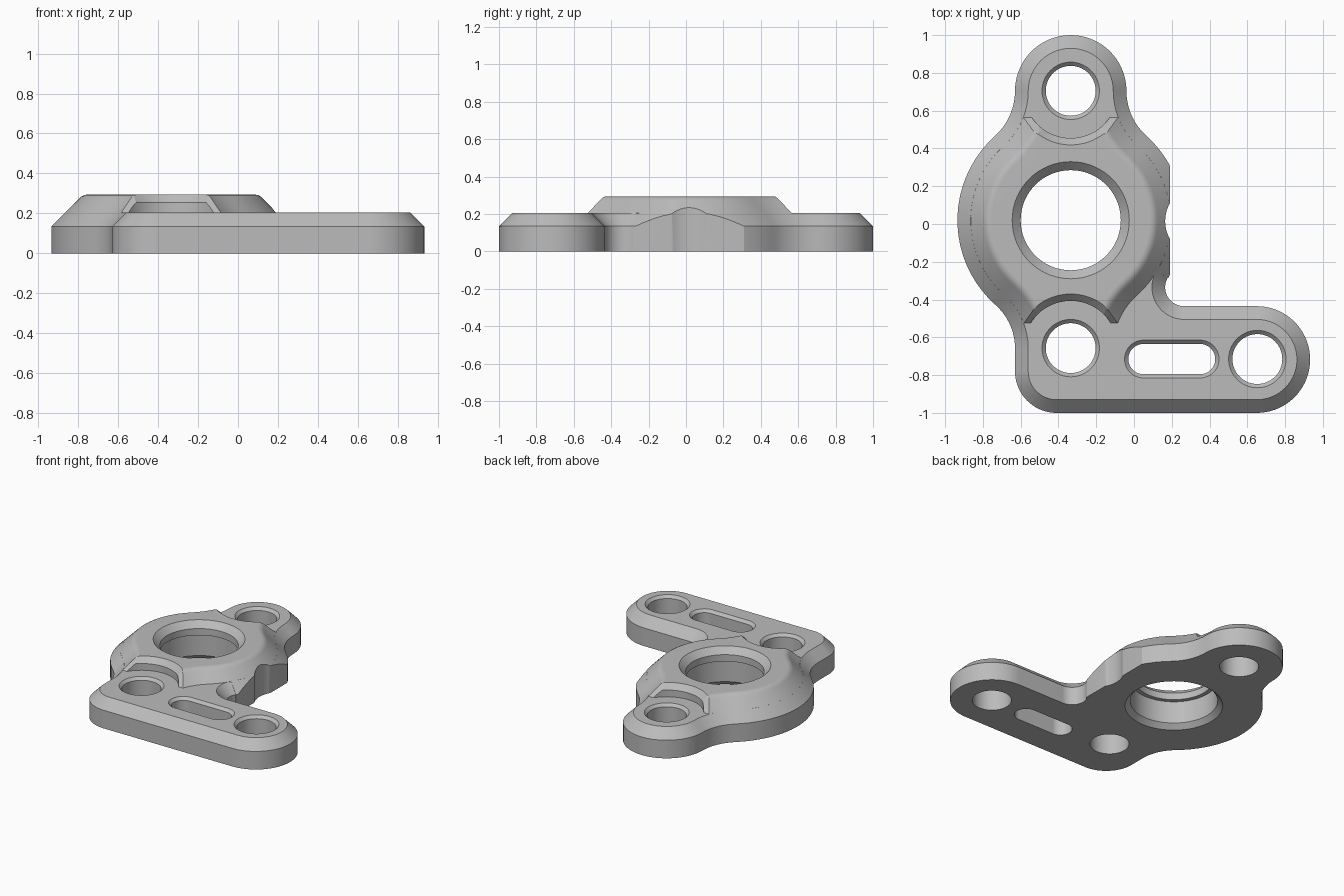
import bpy, bmesh, math
from math import cos, sin, radians, degrees, atan2

cube = bpy.data.objects.get("Cube")
if cube:
    bpy.data.objects.remove(cube, do_unlink=True)

grey = bpy.data.materials.new("machined grey")
grey.use_nodes = True
grey.diffuse_color = (0.5, 0.5, 0.5, 1)
grey.node_tree.nodes["Principled BSDF"].inputs["Base Color"].default_value = (0.5, 0.5, 0.5, 1)

CX, CY, DISC_R = -0.335, 0.02, 0.6      # main disc
EAR_R = 0.295
TOP_Y, LOW_Y = 0.705, -0.657            # mounting ears
FLAT, TOP = 0.205, 0.295                # arm height, boss height


def arc(cx, cy, r, a0, a1, concave=False):
    """Points with outward normals along an arc."""
    n = max(6, int(abs(a1 - a0) / 5))
    s = -1 if concave else 1
    out = []
    for i in range(n + 1):
        a = radians(a0 + (a1 - a0) * i / n)
        out.append((cx + r * cos(a), cy + r * sin(a), s * cos(a), s * sin(a)))
    return out


def chain(*parts):
    """Join arcs, dropping repeated joint points."""
    pts = []
    for p in sum(parts, []):
        if not pts or math.dist(p[:2], pts[-1][:2]) > 0.002:
            pts.append(p)
    if math.dist(pts[0][:2], pts[-1][:2]) < 0.002:
        pts.pop()
    return pts


def circle(x, y, r):
    return chain(arc(x, y, r, 0, 360))


def rectangle(x0, x1, y0, y1):
    return [(x0, y0, -1, -1), (x1, y0, 1, -1), (x1, y1, 1, 1), (x0, y1, -1, 1)]


def loft(name, outline, levels):
    """Stack the outline at (inset, height) levels into a closed solid."""
    bm = bmesh.new()
    rings = [[bm.verts.new((x - nx * d, y - ny * d, z)) for x, y, nx, ny in outline]
             for d, z in levels]
    for low, high in zip(rings, rings[1:]):
        for i in range(len(low)):
            j = (i + 1) % len(low)
            bm.faces.new((low[i], low[j], high[j], high[i]))
    bm.faces.new(rings[0][::-1])
    bm.faces.new(rings[-1])
    bmesh.ops.recalc_face_normals(bm, faces=bm.faces[:])
    mesh = bpy.data.meshes.new(name)
    bm.to_mesh(mesh)
    bm.free()
    mesh.materials.append(grey)
    ob = bpy.data.objects.new(name, mesh)
    bpy.context.collection.objects.link(ob)
    return ob


def combine(target, tool, operation="DIFFERENCE"):
    mod = target.modifiers.new("combine", "BOOLEAN")
    mod.operation, mod.solver, mod.object = operation, "EXACT", tool
    bpy.context.view_layer.objects.active = target
    bpy.ops.object.modifier_apply(modifier=mod.name)
    bpy.data.objects.remove(tool, do_unlink=True)


def neck(ear_y):
    """Radius and tangent angle of the fillet between disc and ear."""
    dy = abs(ear_y - CY)
    r = (EAR_R ** 2 + dy ** 2 - DISC_R ** 2) / (2 * (DISC_R - EAR_R))
    return r, degrees(atan2(dy, EAR_R + r))


top_r, top_a = neck(TOP_Y)
low_r, low_a = neck(LOW_Y)

# Shared outline: upper ear, its necks and the left side of the disc
upper = [
    arc(CX + EAR_R + top_r, TOP_Y, top_r, 180 + top_a, 180, True),
    arc(CX, TOP_Y, EAR_R, 0, 180),
    arc(CX - EAR_R - top_r, TOP_Y, top_r, 0, -top_a, True),
    arc(CX, CY, DISC_R, 180 - top_a, 180 + low_a),
    arc(CX - EAR_R - low_r, LOW_Y, low_r, low_a, 0, True),
]

# Base plate with the side arm
plate_outline = chain(
    arc(-0.41, -0.78, 0.22, 180, 270),
    arc(0.65, -0.7175, 0.2825, -90, 90),
    arc(0.265, -0.335, 0.1, 270, 149.4, True),
    arc(CX, CY, DISC_R, -30.6, top_a),
    *upper)
bracket = loft("bracket_plate", plate_outline, [(0, 0), (0, 0.135), (0.07, FLAT)])

# Raised boss with sloping flanks and a softened rim
boss_outline = chain(
    arc(CX, LOW_Y, EAR_R, 180, 360),
    arc(CX + EAR_R + low_r, LOW_Y, low_r, 180, 180 - low_a, True),
    arc(CX, CY, DISC_R, -low_a, top_a),
    *upper)
boss = loft("boss", boss_outline,
            [(0.0703, 0.15), (0.0703, FLAT), (0.14, 0.275), (0.15, 0.284),
             (0.163, 0.291), (0.182, TOP)])

# Clear the boss away around both ears, leaving pointed horns
for ear_y, y0, y1 in ((TOP_Y, 0.565, 2), (LOW_Y, -2, -0.525)):
    combine(boss, loft("ear_seat", circle(CX, ear_y, 0.25),
                       [(0, 0.19), (0, 0.255), (-0.05, 0.31)]))
    combine(boss, loft("horn_slope", rectangle(-2, 2, y0, y1),
                       [(0, 0.19), (0, FLAT), (-0.07, 0.28), (-0.11, 0.31)]))
combine(bracket, boss, "UNION")

# Flat on the right side with a shallow scoop
combine(bracket, loft("side_flat", rectangle(0.19, 0.6, -0.3, 0.5), [(0, -0.1), (0, 0.5)]))
combine(bracket, loft("side_scoop", circle(0.355, 0.015, 0.19), [(0, -0.1), (0, 0.5)]))

# Main bore: chamfered mouths, wider lower seat and upper lip
combine(bracket, loft("main_bore", circle(CX, CY, 0.265),
                      [(-0.065, -0.02), (-0.065, 0), (-0.03, 0.035), (-0.03, 0.2),
                       (0, 0.2), (0, 0.25), (-0.06, 0.31)]))

# Mounting holes and arm slot with chamfered tops
slot = chain(arc(0.05, -0.715, 0.08, 90, 270), arc(0.35, -0.715, 0.08, -90, 90))
openings = [circle(CX, TOP_Y, 0.132), circle(CX, LOW_Y, 0.132),
            circle(0.653, -0.715, 0.132), slot]
for shape in openings:
    combine(bracket, loft("opening", shape,
                          [(0, -0.1), (0, FLAT - 0.02), (-0.04, FLAT + 0.02)]))

# Smooth curved walls, keep machined edges crisp
bpy.ops.object.select_all(action="DESELECT")
bracket.select_set(True)
bpy.context.view_layer.objects.active = bracket
bpy.ops.object.shade_smooth_by_angle(angle=radians(28))
weighted = bracket.modifiers.new("clean shading", "WEIGHTED_NORMAL")
weighted.keep_sharp = True
